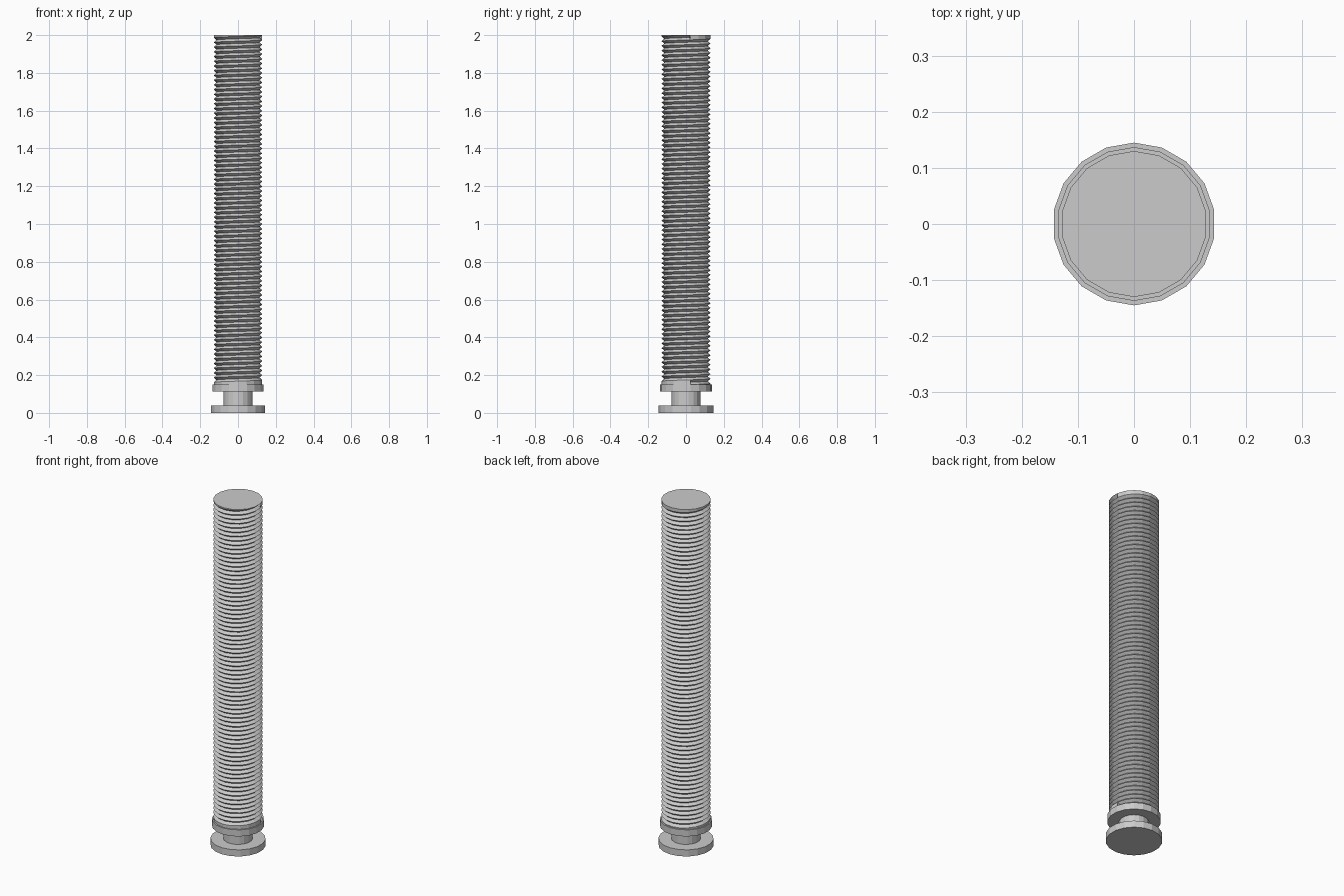
import bpy, bmesh
from math import cos, sin, pi, radians

cube = bpy.data.objects.get("Cube")
if cube:
    bpy.data.objects.remove(cube, do_unlink=True)

SIDES = 18
PHASE = radians(10)

steel = bpy.data.materials.new("grey steel")
steel.use_nodes = True
grey = (0.6, 0.6, 0.6, 1)
steel.diffuse_color = grey
steel.node_tree.nodes["Principled BSDF"].inputs["Base Color"].default_value = grey


def finish(name, bm):
    bmesh.ops.recalc_face_normals(bm, faces=bm.faces)
    mesh = bpy.data.meshes.new(name)
    bm.to_mesh(mesh)
    bm.free()
    mesh.materials.append(steel)
    obj = bpy.data.objects.new(name, mesh)
    bpy.context.collection.objects.link(obj)


def point(step, radius, z):
    a = PHASE + 2 * pi * step / SIDES
    return (radius * cos(a), radius * sin(a), z)


def disc(name, radius, z0, z1):
    bm = bmesh.new()
    low, high = [[bm.verts.new(point(i, radius, z)) for i in range(SIDES)] for z in (z0, z1)]
    bm.faces.new(low[::-1])
    bm.faces.new(high)
    for i in range(SIDES):
        j = (i + 1) % SIDES
        bm.faces.new((low[i], low[j], high[j], high[i]))
    finish(name, bm)


def threaded_rod(name, crest, root, z0, z1, turns):
    bm = bmesh.new()
    pitch = (z1 - z0) / turns
    steps = turns * SIDES

    # Two helical edges: the crest, and the root half a pitch above it
    crests = [bm.verts.new(point(i, crest, z0 + pitch * i / SIDES)) for i in range(steps + 1)]
    roots = [bm.verts.new(point(i, root, z0 + pitch * (i / SIDES + 0.5)))
             for i in range(steps - SIDES + 1)]
    for i in range(steps - SIDES):
        j, up = i + 1, i + SIDES
        bm.faces.new((crests[i], crests[j], roots[j], roots[i]))
        bm.faces.new((roots[i], roots[j], crests[up + 1], crests[up]))

    # Flat end caps, with a tapering wall down to the last turn
    for z, first in ((z0, 0), (z1, steps - SIDES)):
        rim = [bm.verts.new(point(i, crest, z)) for i in range(SIDES)]
        bm.faces.new(rim)
        for i in range(SIDES):
            bm.faces.new((crests[first + i], crests[first + i + 1],
                          rim[(i + 1) % SIDES], rim[i]))
    bmesh.ops.remove_doubles(bm, verts=bm.verts, dist=1e-5)
    finish(name, bm)


disc("foot_disc", 0.145, 0, 0.038)
disc("neck", 0.077, 0.038, 0.112)
disc("collar", 0.137, 0.112, 0.15)
threaded_rod("threaded_rod", 0.13, 0.115, 0.15, 2.0, 74)
